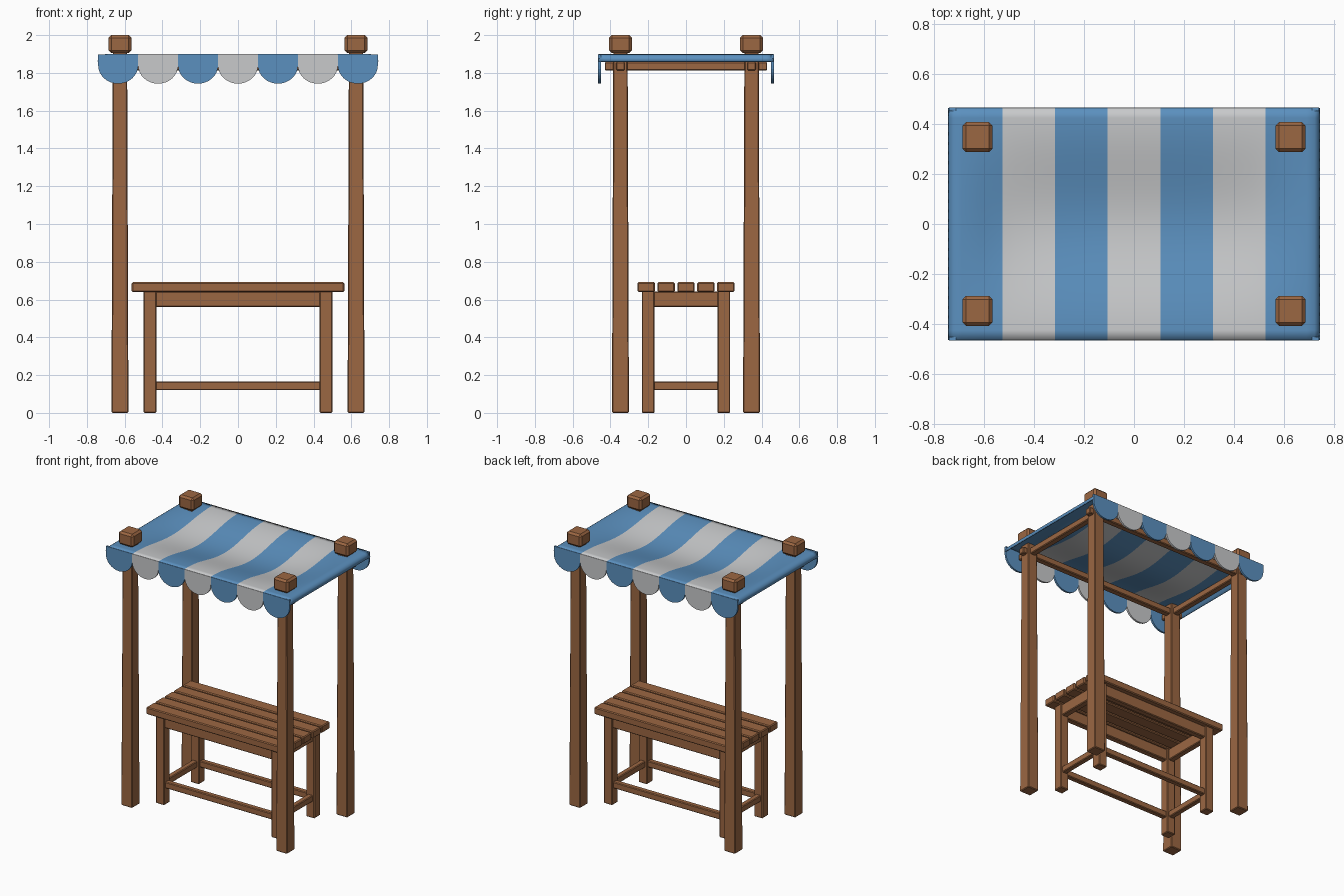
import bpy, bmesh, math

if "Cube" in bpy.data.objects:
    bpy.data.objects.remove(bpy.data.objects["Cube"])


def material(name, rgb):
    m = bpy.data.materials.new(name)
    m.diffuse_color = (*rgb, 1)
    m.use_nodes = True
    m.node_tree.nodes["Principled BSDF"].inputs["Base Color"].default_value = m.diffuse_color
    return m


WOOD = material("brown wood", (0.33, 0.135, 0.055))
BLUE = material("blue cloth", (0.105, 0.28, 0.52))
WHITE = material("off white cloth", (0.58, 0.59, 0.60))


def add_object(name, bm, mats):
    bmesh.ops.recalc_face_normals(bm, faces=bm.faces)
    me = bpy.data.meshes.new(name)
    bm.to_mesh(me)
    bm.free()
    ob = bpy.data.objects.new(name, me)
    bpy.context.collection.objects.link(ob)
    for m in mats:
        me.materials.append(m)
    return ob


def box(name, lo, hi, bevel=0.005, taper=1.0):
    """Wooden box between two corners, top scaled by taper, chamfered edges."""
    bm = bmesh.new()
    bmesh.ops.create_cube(bm, size=1)
    for v in bm.verts:
        k = taper if v.co.z > 0 else 1
        v.co = [(a + b) / 2 + c * (b - a) * s
                for a, b, c, s in zip(lo, hi, v.co, (k, k, 1))]
    bmesh.ops.bevel(bm, geom=bm.edges[:], offset=bevel, segments=1,
                    affect='EDGES', profile=0.5)
    return add_object(name, bm, [WOOD])


def centred(name, x, y, z0, z1, w, d, **kw):
    return box(name, (x - w / 2, y - d / 2, z0), (x + w / 2, y + d / 2, z1), **kw)


# corner posts with caps, table legs
for sx in (-1, 1):
    for sy in (-1, 1):
        px, py = sx * 0.625, sy * 0.347
        centred("post", px, py, 0, 1.95, 0.09, 0.09, taper=0.84)
        centred("post_cap", px, py, 1.905, 2.0, 0.12, 0.12, bevel=0.014)
        centred("table_leg", sx * 0.466, sy * 0.2, 0, 0.645, 0.068, 0.068)

# canopy beams, table aprons and stretchers
for s in (-1, 1):
    centred("long_beam", 0, s * 0.347, 1.812, 1.858, 1.39, 0.045)
    centred("short_beam", s * 0.625, 0, 1.812, 1.858, 0.045, 0.86)
    centred("long_apron", 0, s * 0.2, 0.56, 0.643, 0.90, 0.045)
    centred("short_apron", s * 0.466, 0, 0.56, 0.643, 0.045, 0.37)
    centred("long_stretcher", 0, s * 0.2, 0.12, 0.166, 0.90, 0.04)
    centred("short_stretcher", s * 0.466, 0, 0.12, 0.166, 0.04, 0.37)

# table top planks
for i in range(5):
    centred("table_plank", 0, (i - 2) * 0.1055, 0.64, 0.692, 1.125, 0.092, bevel=0.006)

# striped canopy cloth: sags in the middle, rolls down at both ends
PITCH = 0.21
inner = [(-2.5 + k / 4) * PITCH for k in range(21)]
edge = [(0.61, 1.9), (0.69, 1.9), (0.722, 1.897), (0.738, 1.885), (0.744, 1.86)]
columns = ([(-x, z) for x, z in reversed(edge)] + [(x, 1.9) for x in inner] + edge)
NY = 24
bm = bmesh.new()
rows = []
for x, z in columns:
    col = []
    for j in range(NY + 1):
        y = -0.463 + 0.926 * j / NY
        sag = 0
        if abs(x) < 0.69 and abs(y) < 0.43:
            sag = 0.058 * math.cos(math.pi * y / 0.86) ** 2 * (1 - (x / 0.69) ** 4)
        col.append(bm.verts.new((x, y, z - sag)))
    rows.append(col)
for a, b in zip(rows, rows[1:]):
    for j in range(NY):
        f = bm.faces.new((a[j], b[j], b[j + 1], a[j + 1]))
        stripe = min(3, abs(round(f.calc_center_median().x / PITCH)))
        f.material_index = 0 if stripe % 2 else 1
        f.smooth = True
bmesh.ops.recalc_face_normals(bm, faces=bm.faces)
if sum(f.normal.z for f in bm.faces) < 0:
    bmesh.ops.reverse_faces(bm, faces=bm.faces)
me = bpy.data.meshes.new("canopy_cloth")
bm.to_mesh(me)
bm.free()
cloth = bpy.data.objects.new("canopy_cloth", me)
bpy.context.collection.objects.link(cloth)
me.materials.append(BLUE)
me.materials.append(WHITE)
# odd stripes are blue inside, outermost stripes blue too
for p in me.polygons:
    k = min(3, abs(round(p.center.x / PITCH)))
    p.material_index = 0 if k in (1, 3) else 1
solid = cloth.modifiers.new("thickness", 'SOLIDIFY')
solid.thickness = 0.008
solid.offset = -1

# scalloped valance along front and back
W = 0.2115
for sy in (-1, 1):
    for i in range(-3, 4):
        cx = i * W
        pts = [(cx - W / 2, 1.898)]
        pts += [(cx - W / 2 * math.cos(math.pi * t / 16),
                 1.84 - 0.097 * math.sin(math.pi * t / 16)) for t in range(17)]
        pts += [(cx + W / 2, 1.898)]
        bm = bmesh.new()
        f = bm.faces.new([bm.verts.new((x, sy * 0.465, z)) for x, z in pts])
        ext = bmesh.ops.extrude_face_region(bm, geom=[f])
        for v in ext["geom"]:
            if isinstance(v, bmesh.types.BMVert):
                v.co.y -= sy * 0.014
        add_object("valance_scallop", bm, [BLUE if i % 2 else WHITE])
